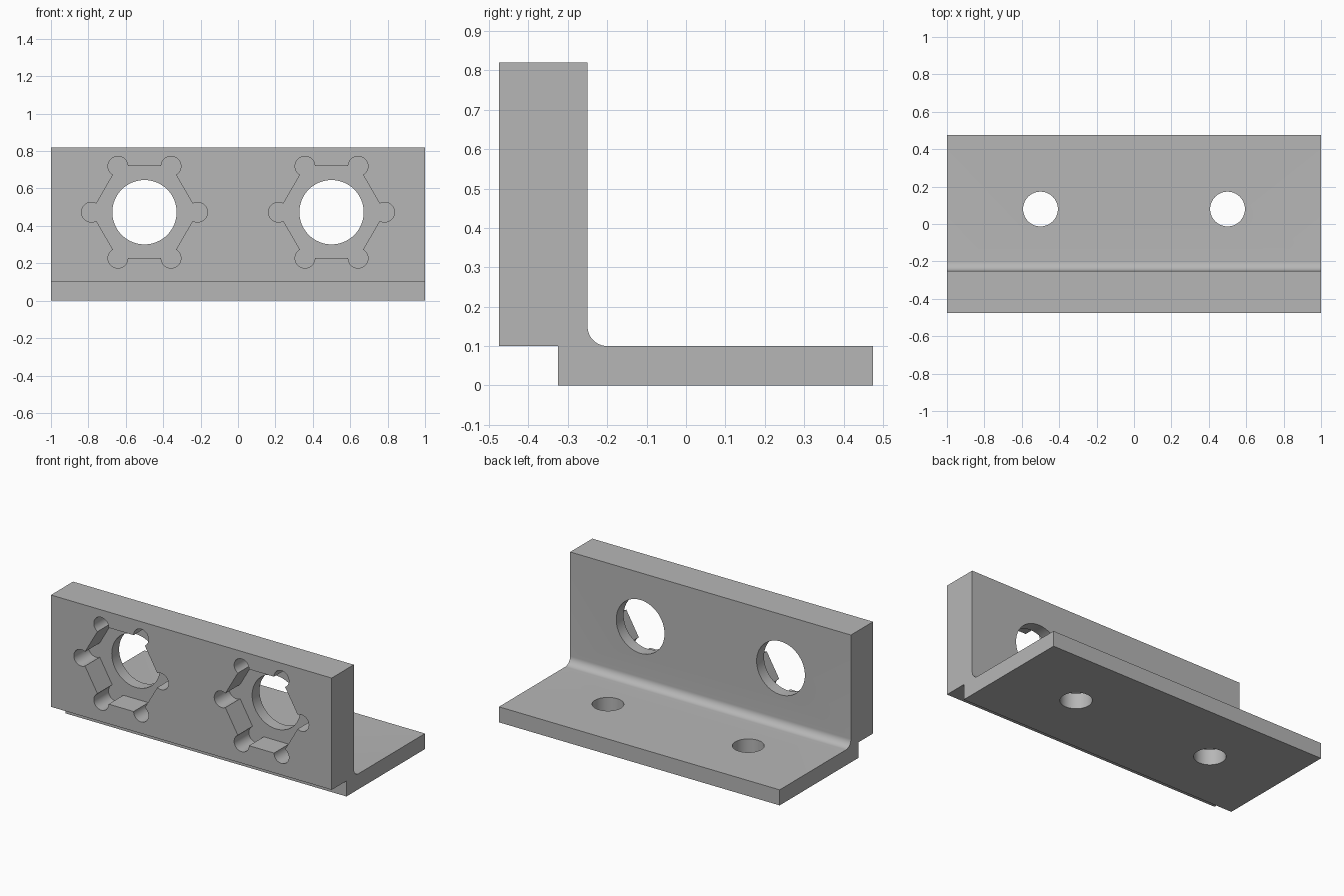
import bpy, bmesh
from math import sin, cos, radians
from mathutils import Vector

cube = bpy.data.objects.get("Cube")
if cube:
    bpy.data.objects.remove(cube, do_unlink=True)

# Plain grey material
grey = bpy.data.materials.new("light grey")
grey.use_nodes = True
grey.diffuse_color = (0.47, 0.47, 0.47, 1)
grey.node_tree.nodes["Principled BSDF"].inputs["Base Color"].default_value = (0.47, 0.47, 0.47, 1)


def arc(cx, cy, r, start, end, steps):
    angles = [radians(start + (end - start) * i / steps) for i in range(steps + 1)]
    return [(cx + r * cos(a), cy + r * sin(a)) for a in angles]


def prism(name, outline, place, start, end):
    """Extrude a 2D outline from start to end; place maps (u, v, w) to x, y, z."""
    bm = bmesh.new()
    face = bm.faces.new([bm.verts.new(place(u, v, start)) for u, v in outline])
    new = bmesh.ops.extrude_face_region(bm, geom=[face])["geom"]
    offset = Vector(place(0, 0, end)) - Vector(place(0, 0, start))
    bmesh.ops.translate(bm, vec=offset, verts=[g for g in new if isinstance(g, bmesh.types.BMVert)])
    bmesh.ops.recalc_face_normals(bm, faces=bm.faces)
    mesh = bpy.data.meshes.new(name)
    bm.to_mesh(mesh)
    bm.free()
    mesh.materials.append(grey)
    obj = bpy.data.objects.new(name, mesh)
    bpy.context.collection.objects.link(obj)
    return obj


def along_x(u, v, w):
    return (w, u, v)


def along_y(u, v, w):
    return (u, w, v)


def along_z(u, v, w):
    return (u, v, w)


# Angle bracket: thick wall, stepped base plate and inner fillet
profile = [(-0.475, 0.1), (-0.325, 0.1), (-0.325, 0), (0.475, 0), (0.475, 0.1)]
profile += arc(-0.2, 0.15, 0.05, 270, 180, 12)
profile += [(-0.25, 0.82), (-0.475, 0.82)]
bracket = prism("angle_bracket", profile, along_x, -1, 1)

# Cutters: hexagonal pocket with relieved corners, bore and base hole
HEIGHT, CORNER, RELIEF = 0.473, 0.284, 0.053
cutters = []
for side, x in (("right", -0.5), ("left", 0.5)):
    pocket = []
    for k in range(0, 360, 60):
        cx = x + CORNER * cos(radians(k))
        cz = HEIGHT + CORNER * sin(radians(k))
        pocket += arc(cx, cz, RELIEF, k - 120, k + 120, 24)
    bore = arc(x, HEIGHT, 0.172, 0, 360, 64)[:-1]
    hole = arc(x, 0.08, 0.093, 0, 360, 48)[:-1]
    cutters += [
        prism(side + "_pocket_cutter", pocket, along_y, -0.6, -0.325),
        prism(side + "_bore_cutter", bore, along_y, -0.4, -0.15),
        prism(side + "_base_hole_cutter", hole, along_z, -0.1, 0.2),
    ]

bpy.context.view_layer.objects.active = bracket
bracket.select_set(True)
for cutter in cutters:
    cutter.hide_render = True
    mod = bracket.modifiers.new(cutter.name, "BOOLEAN")
    mod.operation = "DIFFERENCE"
    mod.solver = "EXACT"
    mod.object = cutter
    bpy.ops.object.modifier_apply(modifier=mod.name)
    bpy.data.objects.remove(cutter, do_unlink=True)

bpy.ops.object.shade_smooth_by_angle(angle=radians(30))
